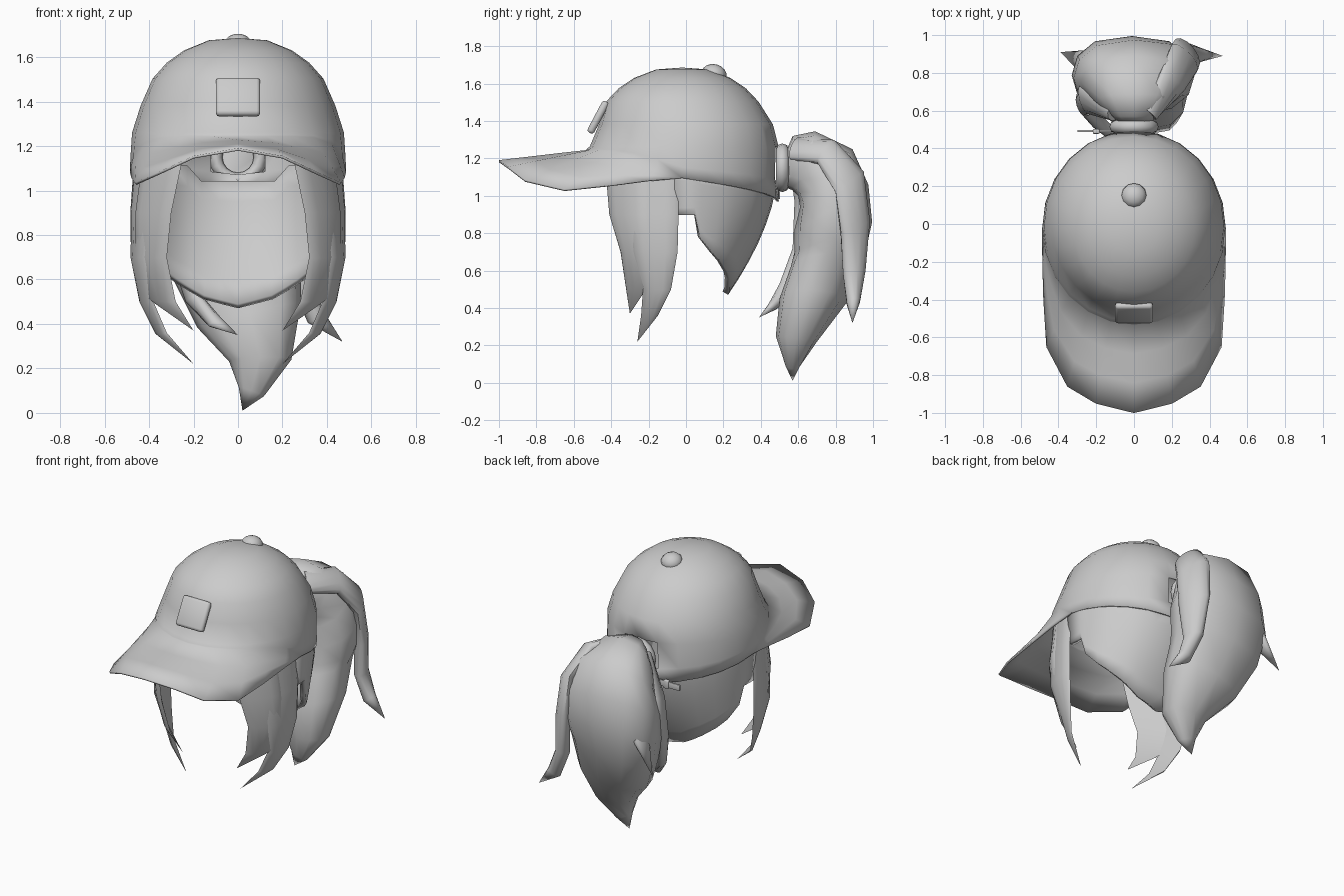
import bpy, bmesh
from math import sin, cos, pi, radians
from mathutils import Vector, Matrix

if "Cube" in bpy.data.objects:
    bpy.data.objects.remove(bpy.data.objects["Cube"])

grey = bpy.data.materials.new("plain_grey")
grey.use_nodes = True
grey.diffuse_color = (0.6, 0.6, 0.6, 1)
grey.node_tree.nodes["Principled BSDF"].inputs["Base Color"].default_value = (0.6, 0.6, 0.6, 1)


def finish(name, bm, thickness=0, angle=50):
    bmesh.ops.remove_doubles(bm, verts=bm.verts, dist=0.0005)
    bmesh.ops.recalc_face_normals(bm, faces=bm.faces)
    mesh = bpy.data.meshes.new(name)
    bm.to_mesh(mesh)
    bm.free()
    mesh.materials.append(grey)
    obj = bpy.data.objects.new(name, mesh)
    bpy.context.collection.objects.link(obj)
    if thickness:
        mod = obj.modifiers.new("Thickness", "SOLIDIFY")
        mod.thickness = thickness
        mod.offset = 0
    bpy.ops.object.select_all(action="DESELECT")
    obj.select_set(True)
    bpy.context.view_layer.objects.active = obj
    bpy.ops.object.shade_smooth_by_angle(angle=radians(angle))


def loft(bm, rows, closed, skip=lambda r, c: False):
    """Bridge equal rows of points with quads."""
    grid = [[bm.verts.new(p) for p in row] for row in rows]
    n = len(rows[0])
    for r in range(len(rows) - 1):
        for c in range(n if closed else n - 1):
            d = (c + 1) % n
            if not skip(r, c):
                bm.faces.new((grid[r][c], grid[r][d], grid[r + 1][d], grid[r + 1][c]))
    return grid


def interp(table, x):
    for (x0, y0), (x1, y1) in zip(table, table[1:]):
        if x <= x1:
            return y0 + (y1 - y0) * (x - x0) / (x1 - x0)
    return table[-1][1]


def strand(name, rows, side=1, power=1.0):
    """Hair lock from rows of (edge, opposite edge, outer bulge, inner bulge)."""
    rows = [(Vector(p), Vector(q), o, i) for p, q, o, i in rows]
    mids = [(p + q) / 2 for p, q, o, i in rows]
    rings = []
    for k, (p, q, o, i) in enumerate(rows):
        tangent = mids[min(k + 1, len(mids) - 1)] - mids[max(k - 1, 0)]
        normal = tangent.cross(q - p).normalized()
        ring = []
        for j in range(12):
            a = 2 * pi * j / 12
            bulge = (o if j <= 6 else i) * abs(sin(a)) ** power
            v = p.lerp(q, (1 - cos(a)) / 2) + normal * bulge
            ring.append((v.x * side, v.y, v.z))
        rings.append(ring)
    bm = bmesh.new()
    bm.faces.new(loft(bm, rings, True)[0])
    finish(name, bm, angle=60)


# Cap crown, with an opening at the back, flowing into the brim
RIM = [(0, 1.24), (15, 1.24), (30, 1.24), (45, 1.235), (60, 1.21), (75, 1.16), (90, 1.095), (180, 0.97)]


def around(deg, f, z, shift=0):
    a = radians(deg)
    return (0.48 * f * sin(a), shift - 0.02 - 0.51 * f * cos(a), z)


SEGS = 24
angles = [360 * k / SEGS for k in range(SEGS)]
profile = [(0, 1.68, 0), (0.27, 1.67, 0), (0.5, 1.625, 0), (0.66, 1.57, 0),
           (0.79, 1.5, 0), (0.9, 1.38, 0.02), (0.98, 1.26, 0.01)]
crown_rows = [[around(d, f, z, s) for d in angles] for f, z, s in profile]
for f, t in ((0.995, 0.65), (1, 1)):
    crown_rows.append([around(d, f, 1.26 + (interp(RIM, min(d, 360 - d)) - 1.26) * t) for d in angles])
cap = bmesh.new()
loft(cap, crown_rows, True, lambda r, c: r == 6 and c in (11, 12))

# Brim, arched across, drooping at the sides and ending at the ears
edge = [(0, -1, 1.185), (0.2, -0.95, 1.15), (0.35, -0.86, 1.08), (0.46, -0.65, 1.03),
        (0.475, -0.4, 1.055), (0.48, -0.2, 1.08), crown_rows[-1][6]]
brim_rows = []
for t in (0, 0.33, 0.66, 1):
    row = []
    for k in range(-6, 7):
        x, y, z = edge[abs(k)]
        tip = Vector((-x if k < 0 else x, y, z))
        row.append(Vector(crown_rows[-1][k]).lerp(tip, t))
    brim_rows.append(row)
loft(cap, brim_rows, False)
finish("cap_crown_and_brim", cap, 0.012, 80)


def box(name, size, place, tilt=0, bevel=0.01):
    bm = bmesh.new()
    bmesh.ops.create_cube(bm, size=1)
    bmesh.ops.scale(bm, vec=size, verts=bm.verts)
    bmesh.ops.bevel(bm, geom=bm.edges[:], offset=bevel, segments=2, profile=0.5, affect="EDGES")
    bmesh.ops.transform(bm, matrix=Matrix.Translation(place) @ Matrix.Rotation(radians(tilt), 4, "X"),
                        verts=bm.verts)
    finish(name, bm)


# Front badge, strap tail and buckle
box("badge", (0.2, 0.04, 0.19), (0, -0.47, 1.42), -28, 0.016)
box("strap_tail", (0.2, 0.012, 0.04), (-0.2, 0.492, 1.01), 0, 0.003)
box("strap_buckle", (0.035, 0.025, 0.055), (-0.2, 0.49, 1.01), 0, 0.005)

# Top button
bm = bmesh.new()
bmesh.ops.create_uvsphere(bm, u_segments=12, v_segments=8, radius=0.068)
bmesh.ops.scale(bm, vec=(1, 1, 0.8), verts=bm.verts)
bmesh.ops.transform(bm, matrix=Matrix.Translation((0, 0.15, 1.65)) @ Matrix.Rotation(radians(-14), 4, "X"),
                    verts=bm.verts)
finish("top_button", bm)

# Hair tie
tie = []
for k in range(17):
    a = 2 * pi * k / 16
    tie.append([(cos(a) * (0.1 + 0.03 * cos(b)), 0.515 + 0.035 * sin(b), 1.15 + sin(a) * (0.1 + 0.03 * cos(b)))
                for b in [2 * pi * j / 8 for j in range(8)]])
bm = bmesh.new()
loft(bm, tie, True)
finish("hair_tie", bm, angle=80)

# Back hair shell, dipping below the cap opening and tapering to a point at the nape
HEM = [(0, 0.48), (22, 0.52), (40, 0.59), (55, 0.65), (66, 0.7), (78, 0.78), (82, 0.9), (95, 0.9)]
TOP = [(0, 1.04), (22, 1.04), (31, 1.11), (95, 1.12)]
half = [0, 11, 22, 31, 40, 55, 66, 78, 82, 95]
shell_rows = []
for s in range(7):
    row = []
    for d in [-h for h in half[:0:-1]] + half:
        a = radians(d)
        top = interp(TOP, abs(d))
        z = top + (interp(HEM, abs(d)) - top) * s / 6
        u = ((1.12 - z) / 0.64) ** 1.7
        y = (-0.02 + 0.49 * cos(a)) * (1 - u) + (0.21 * cos(a)) * u
        row.append((0.46 * sin(a) * (1 - 0.12 * u), y, z))
    shell_rows.append(row)
bm = bmesh.new()
loft(bm, shell_rows, False)
finish("back_hair", bm, 0.035)

# Side locks framing the face
front_lock = [((0.25, -0.43, 1.14), (0.43, -0.2, 1.14), 0.03, 0.0),
              ((0.3, -0.41, 0.9), (0.46, -0.2, 0.9), 0.03, 0.0),
              ((0.32, -0.35, 0.7), (0.46, -0.18, 0.7), 0.03, 0.0),
              ((0.28, -0.32, 0.5), (0.41, -0.2, 0.52), 0.02, 0.0),
              ((0.2, -0.3, 0.37), (0.2, -0.3, 0.37), 0, 0)]
rear_lock = [((0.36, -0.33, 1.14), (0.46, -0.04, 1.14), 0.03, 0.0),
             ((0.4, -0.3, 0.9), (0.475, -0.04, 0.9), 0.03, 0.0),
             ((0.42, -0.28, 0.7), (0.47, -0.045, 0.7), 0.03, 0.0),
             ((0.38, -0.23, 0.5), (0.435, -0.08, 0.5), 0.025, 0.0),
             ((0.32, -0.24, 0.36), (0.37, -0.15, 0.36), 0.015, 0.0),
             ((0.2, -0.26, 0.22), (0.2, -0.26, 0.22), 0, 0)]
for label, side in (("left", 1), ("right", -1)):
    strand(label + "_front_lock", front_lock, side)
    strand(label + "_rear_lock", rear_lock, side)

# Ponytail body: (x, inner y z, outer y z, half width)
tail = [(0, 0.52, 1.05, 0.54, 1.25, 0.08), (0, 0.57, 1.03, 0.57, 1.32, 0.12),
        (0, 0.6, 1.0, 0.69, 1.345, 0.2), (0, 0.61, 0.94, 0.89, 1.25, 0.28),
        (0, 0.58, 0.82, 0.975, 1.06, 0.32), (-0.01, 0.58, 0.7, 0.995, 0.86, 0.32),
        (0, 0.56, 0.62, 0.95, 0.66, 0.29),
        (0.05, 0.5, 0.45, 0.86, 0.43, 0.24), (0.1, 0.48, 0.25, 0.7, 0.22, 0.14),
        (0.06, 0.53, 0.1, 0.61, 0.09, 0.06), (0.02, 0.57, 0.01, 0.57, 0.01, 0)]
strand("ponytail", [((x, yi, zi), (x, yo, zo), w, -w) for x, yi, zi, yo, zo, w in tail], power=0.7)

# Loose locks beside the ponytail
long_lock = [((0.1, 0.56, 1.19), (0.06, 0.61, 1.31)), ((0.26, 0.7, 1.18), (0.14, 0.8, 1.29)),
             ((0.33, 0.8, 1.02), (0.2, 0.95, 1.13)), ((0.34, 0.83, 0.8), (0.22, 0.98, 0.87)),
             ((0.31, 0.84, 0.58), (0.26, 0.96, 0.6)), ((0.36, 0.86, 0.43), (0.34, 0.93, 0.43)),
             ((0.47, 0.89, 0.32), (0.47, 0.89, 0.32))]
short_lock = [((0.26, 0.78, 0.96), (0.24, 0.88, 0.96)), ((0.28, 0.8, 0.78), (0.26, 0.92, 0.8)),
              ((0.39, 0.91, 0.6), (0.39, 0.91, 0.6))]
curl_lock = [((0.1, 0.55, 1.2), (0.12, 0.62, 1.25)), ((0.23, 0.58, 0.97), (0.28, 0.74, 1.02)),
             ((0.25, 0.57, 0.72), (0.29, 0.7, 0.72)), ((0.18, 0.5, 0.53), (0.22, 0.6, 0.5)),
             ((0.1, 0.44, 0.42), (0.11, 0.49, 0.4)), ((0, 0.39, 0.35), (0, 0.39, 0.35))]
for name, lock, side, depth in (("left_tail_lock", long_lock, 1, 0.045),
                                ("right_tail_lock", short_lock, -1, 0.03),
                                ("right_curl_lock", curl_lock, -1, 0.035)):
    strand(name, [(p, q, depth, -depth) for p, q in lock], side)
